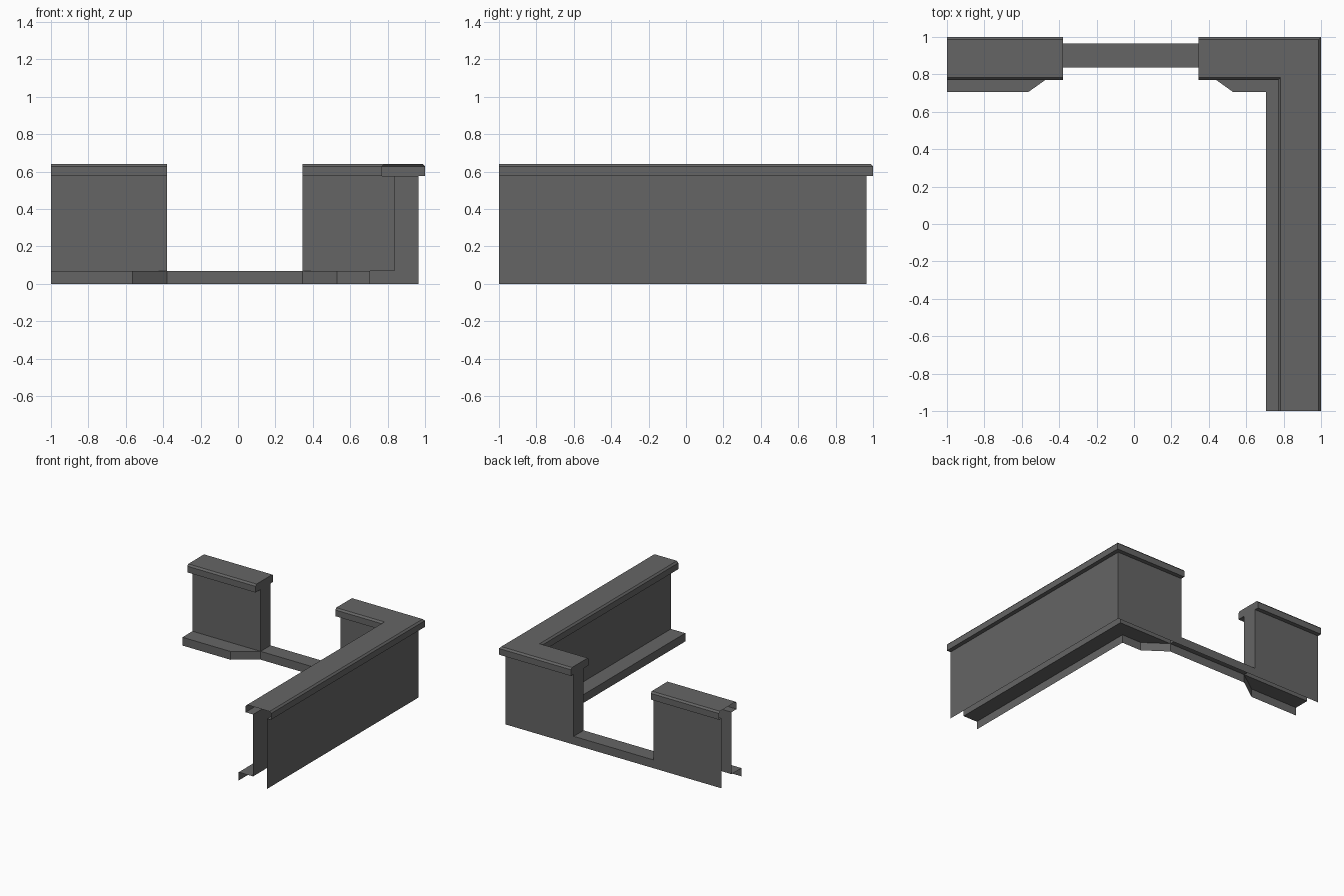
import bpy
import bmesh

if "Cube" in bpy.data.objects:
    bpy.data.objects.remove(bpy.data.objects["Cube"])

grey = bpy.data.materials.new("dark grey")
grey.diffuse_color = (0.13, 0.13, 0.13, 1)
grey.use_nodes = True
grey.node_tree.nodes["Principled BSDF"].inputs["Base Color"].default_value = grey.diffuse_color

# Key sizes: d is the distance inward from the outer edge of the cap
L, R = -0.38, 0.345            # gap in the back wall
OUT, INN, LEDGE = 0.035, 0.163, 0.293
BASE, SOFFIT = 0.068, 0.577
CHAMFER = 0.183                # slanted ledge end beside the gap


def left_run(d, end=0.0):
    return [(-1, 1 - d), (L - end, 1 - d)]


def right_run(d, end=0.0):
    return [(R + end, 1 - d), (1 - d, 1 - d), (1 - d, -1)]


def face(bm, pts):
    bm.faces.new([bm.verts.new(p) for p in pts])


def sweep(bm, profile, run, slant=False):
    """Carry an open (d, z) profile along a mitred run."""
    rows = []
    for d, z in profile:
        end = CHAMFER * (d - INN) / (LEDGE - INN) if slant else 0
        rows.append([(x, y, z) for x, y in run(d, end)])
    for a, b in zip(rows, rows[1:]):
        for i in range(len(a) - 1):
            face(bm, [a[i], b[i], b[i + 1], a[i + 1]])


def gap_face(bm, profile, x):
    """Close a part where it meets the gap."""
    pts = [(x, 1 - d, z) for d, z in profile]
    face(bm, pts if x == L else pts[::-1])


def finish(name, bm):
    bmesh.ops.remove_doubles(bm, verts=bm.verts, dist=1e-5)
    me = bpy.data.meshes.new(name)
    bm.to_mesh(me)
    bm.free()
    me.materials.append(grey)
    bpy.context.collection.objects.link(bpy.data.objects.new(name, me))


# Outer wall, with a low strip running under the gap
bm = bmesh.new()
for run in (left_run, right_run):
    sweep(bm, [(OUT, 0), (OUT, BASE), (OUT, SOFFIT)], run)
sweep(bm, [(OUT, 0), (OUT, BASE)], lambda d, e: [(L, 1 - d), (R, 1 - d)])
finish("outer_wall", bm)

# Inner wall
bm = bmesh.new()
for run in (left_run, right_run):
    sweep(bm, [(INN, SOFFIT), (INN, BASE)], run)
finish("inner_wall", bm)

# Overhanging cap with bevelled top edges, open at the far ends
cap = [(OUT, SOFFIT), (0, SOFFIT), (0, 0.628), (0.013, 0.642),
       (0.217, 0.642), (0.23, 0.628), (0.23, SOFFIT), (INN, SOFFIT)]
bm = bmesh.new()
for run, x in ((left_run, L), (right_run, R)):
    sweep(bm, cap, run)
    gap_face(bm, cap, x)
finish("wall_cap", bm)

# Jambs either side of the gap
bm = bmesh.new()
for x in (L, R):
    gap_face(bm, [(OUT, BASE), (OUT, SOFFIT), (INN, SOFFIT), (INN, BASE)], x)
finish("gap_jambs", bm)

# Base ledge along the inside, with slanted ends at the gap
bm = bmesh.new()
for run, x, s in ((left_run, L, -1), (right_run, R, 1)):
    sweep(bm, [(INN, BASE), (LEDGE, BASE), (LEDGE, 0)], run, slant=True)
    near, tip = (x, 1 - INN), (x + s * CHAMFER, 1 - LEDGE)
    quad = [(*tip, 0), (*near, 0), (*near, BASE), (*tip, BASE)]
    face(bm, quad if s < 0 else quad[::-1])
finish("base_ledge", bm)

# Sill across the gap
bm = bmesh.new()
sweep(bm, [(OUT, BASE), (INN, BASE), (INN, 0)],
      lambda d, e: [(L, 1 - d), (R, 1 - d)])
finish("gap_sill", bm)
